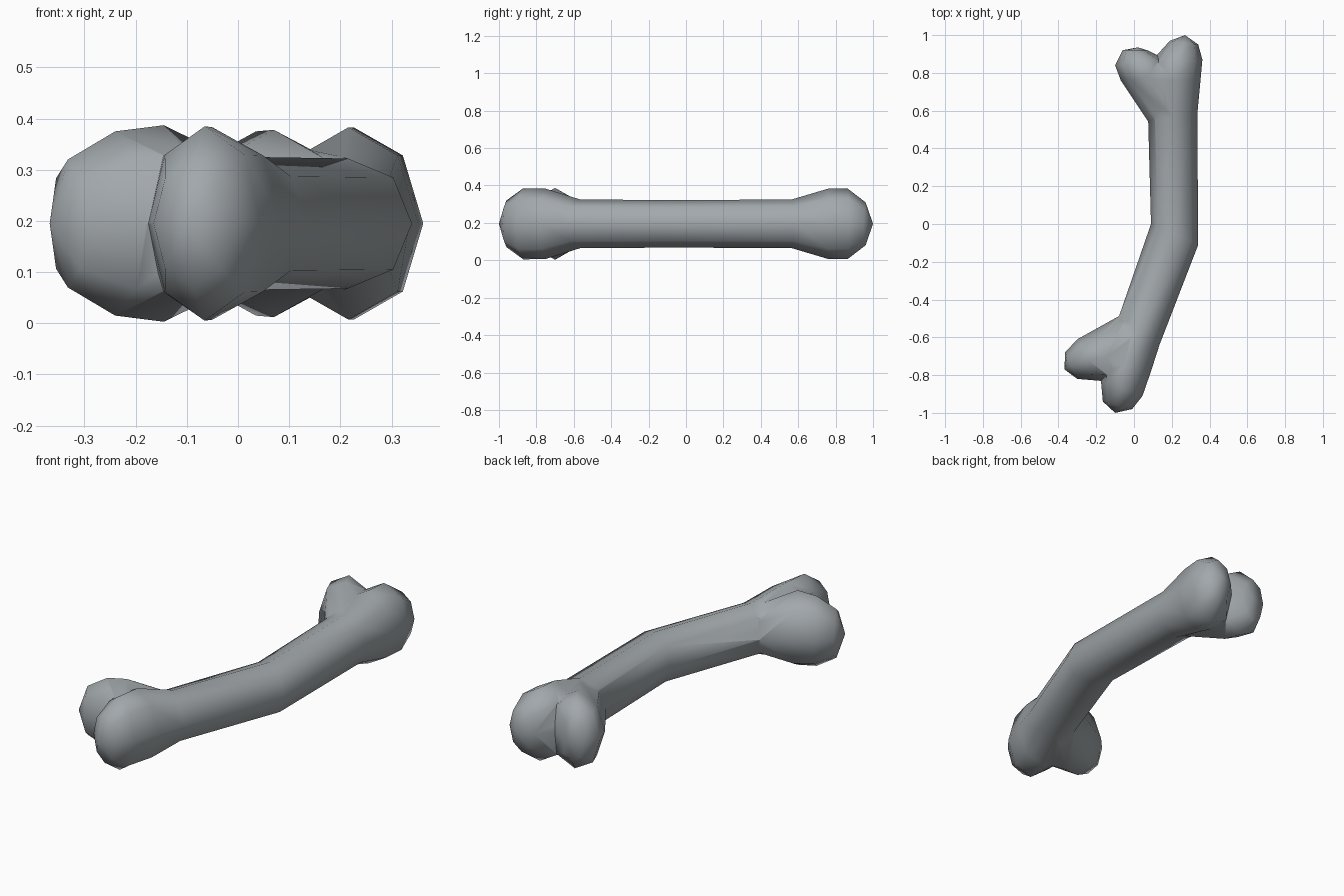
import bpy, bmesh, math
from mathutils import Vector

if "Cube" in bpy.data.objects:
    bpy.data.objects.remove(bpy.data.objects["Cube"])

MID = 0.195   # height of the bone's centre line
SIDES = 8

grey = bpy.data.materials.new("bone grey")
grey.diffuse_color = (0.36, 0.39, 0.41, 1)
grey.use_nodes = True
grey.node_tree.nodes["Principled BSDF"].inputs["Base Color"].default_value = grey.diffuse_color


def loft(name, rings, tip_start=None, tip_end=None):
    """Skin over upright oval rings, each (left x, left y, right x, right y, half height)."""
    bm = bmesh.new()
    loops = []
    for lx, ly, rx, ry, h in rings:
        a, b = Vector((lx, ly, MID)), Vector((rx, ry, MID))
        c, r = (a + b) / 2, (b - a) / 2
        loops.append([bm.verts.new(c + r * math.cos(t) + Vector((0, 0, h * math.sin(t))))
                      for t in (2 * math.pi * i / SIDES for i in range(SIDES))])
    for p, q in zip(loops, loops[1:]):
        for i in range(SIDES):
            j = (i + 1) % SIDES
            bm.faces.new((p[i], p[j], q[j], q[i]))
    for loop, tip in ((loops[0], tip_start), (loops[-1], tip_end)):
        if tip:
            v = bm.verts.new((*tip, MID))
            for i in range(SIDES):
                bm.faces.new((loop[i], loop[(i + 1) % SIDES], v))
        else:
            bm.faces.new(loop)
    bmesh.ops.recalc_face_normals(bm, faces=bm.faces)
    me = bpy.data.meshes.new(name)
    bm.to_mesh(me)
    bm.free()
    me.materials.append(grey)
    ob = bpy.data.objects.new(name, me)
    bpy.context.collection.objects.link(ob)
    return ob


# Bent shaft with the long knuckle at each end
bone = loft("bone", [
    (0.19, 0.97, 0.34, 0.95, 0.115),
    (0.09, 0.86, 0.362, 0.87, 0.188),
    (0.08, 0.76, 0.352, 0.76, 0.188),
    (0.075, 0.55, 0.335, 0.58, 0.130),
    (0.09, 0.00, 0.34, -0.11, 0.127),
    (-0.08, -0.49, 0.135, -0.64, 0.130),
    (-0.19, -0.72, 0.09, -0.78, 0.188),
    (-0.175, -0.83, 0.045, -0.91, 0.190),
    (-0.165, -0.94, -0.01, -0.98, 0.125),
], (0.27, 1.0), (-0.10, -1.0))

# Short side knuckle at the back end
back_knuckle = loft("back_knuckle", [
    (0.08, 0.535, 0.30, 0.60, 0.115),
    (-0.07, 0.76, 0.21, 0.80, 0.183),
    (-0.10, 0.84, 0.17, 0.87, 0.180),
    (-0.06, 0.92, 0.07, 0.92, 0.115),
], None, (0.02, 0.935))

# Short side knuckle at the front end
front_knuckle = loft("front_knuckle", [
    (-0.075, -0.485, 0.10, -0.66, 0.115),
    (-0.21, -0.56, -0.08, -0.84, 0.192),
    (-0.30, -0.61, -0.18, -0.83, 0.180),
    (-0.365, -0.68, -0.30, -0.82, 0.125),
], None, (-0.368, -0.77))

# Merge the knuckles into the bone
for part in (back_knuckle, front_knuckle):
    mod = bone.modifiers.new("merge", "BOOLEAN")
    mod.operation, mod.solver, mod.object = "UNION", "EXACT", part
    bpy.context.view_layer.objects.active = bone
    bpy.ops.object.modifier_apply(modifier=mod.name)
    bpy.data.objects.remove(part)

bpy.ops.object.select_all(action="DESELECT")
bone.select_set(True)
bpy.ops.object.shade_smooth_by_angle(angle=math.radians(60))
